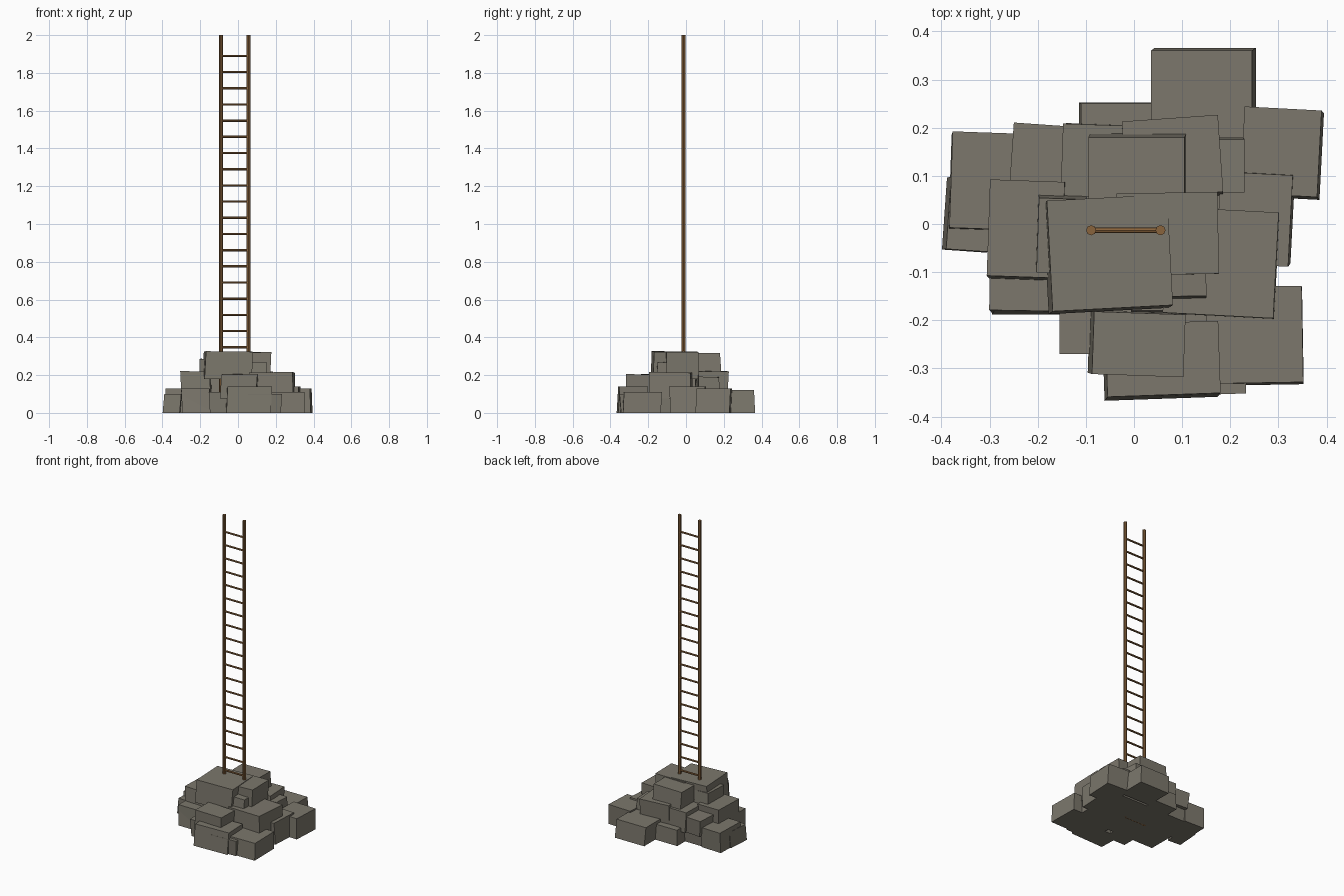
import bpy, bmesh, math, random
from mathutils import Matrix, Vector

random.seed(4)
default = bpy.data.objects.get("Cube")
if default:
    bpy.data.objects.remove(default, do_unlink=True)


def make_material(name, color):
    material = bpy.data.materials.new(name)
    material.use_nodes = True
    material.diffuse_color = color
    material.node_tree.nodes["Principled BSDF"].inputs["Base Color"].default_value = color
    return material


stone = make_material("grey stone", (0.20, 0.185, 0.15, 1))
wood = make_material("brown wood", (0.25, 0.125, 0.045, 1))


def finish(bm, name, material):
    mesh = bpy.data.meshes.new(name)
    bm.to_mesh(mesh)
    bm.free()
    mesh.materials.append(material)
    obj = bpy.data.objects.new(name, mesh)
    bpy.context.collection.objects.link(obj)
    return obj


def make_block(name, bottom, x, y, width, depth, top, turn):
    """A rough stone block whose foot is shifted a little, so its sides lean."""
    bm = bmesh.new()
    bmesh.ops.create_cube(bm, size=1)
    bmesh.ops.scale(bm, vec=(width, depth, top - bottom), verts=bm.verts)
    lean = Vector((random.uniform(-1, 1), random.uniform(-1, 1), 0)) * 0.01
    for vert in bm.verts:
        if vert.co.z < 0:
            vert.co += lean
        elif bottom > 0:
            vert.co.z += random.uniform(-1, 1) * 0.003
    place = Matrix.Translation((x, y, (bottom + top) / 2))
    bm.transform(place @ Matrix.Rotation(math.radians(turn), 4, "Z"))
    finish(bm, name, stone)


def make_pole(name, start, end, radius, sides):
    """A straight round pole between two points."""
    start, end = Vector(start), Vector(end)
    bm = bmesh.new()
    bmesh.ops.create_cone(bm, cap_ends=True, segments=sides, radius1=radius,
                          radius2=radius, depth=(end - start).length)
    aim = (end - start).to_track_quat("Z", "Y").to_matrix().to_4x4()
    bm.transform(Matrix.Translation((start + end) / 2) @ aim)
    finish(bm, name, wood)


# Stone pile, in three layers: x, y, width, depth, top, turn
lower_blocks = [
    (0, 0, .58, .36, .1, 0),
    (-.31, .09, .14, .2, .13, -2),
    (-.34, .02, .09, .15, .1, -4),
    (.14, .27, .21, .18, .12, 0),
    (.305, .15, .16, .18, .13, -3),
    (.25, -.23, .2, .2, .11, 1),
    (.06, -.28, .235, .15, .14, 2),
    (.14, -.27, .18, .17, .1, 2),
    (-.08, -.22, .15, .1, .11, 0),
    (-.225, -.13, .15, .1, .13, -1),
    (-.03, .19, .16, .12, .1, 0),
    (.25, .01, .15, .19, .14, -3),
]
middle_blocks = [
    (-.225, -.01, .155, .2, .22, -2),
    (.08, .14, .2, .16, .22, 4),
    (-.05, .13, .2, .15, .205, -2),
    (.18, -.08, .23, .22, .215, -3),
    (.01, -.25, .19, .13, .205, -2),
    (-.17, .13, .17, .15, .18, -4),
    (.17, .12, .12, .11, .19, 0),
]
upper_blocks = [
    (-.05, -.06, .25, .23, .325, 3),
    (.07, -.02, .21, .17, .32, 1),
    (.005, .11, .2, .14, .315, 0),
    (-.15, -.025, .1, .155, .285, -2),
    (.1, -.12, .1, .06, .27, 1),
]
layers = [("lower_stone", 0, lower_blocks), ("middle_stone", 0.075, middle_blocks),
          ("upper_stone", 0.18, upper_blocks)]
for layer_name, bottom, blocks in layers:
    for index, block in enumerate(blocks, 1):
        make_block(f"{layer_name}_{index}", bottom, *block)

# Ladder rails and evenly spaced rungs
ladder_y = -0.013
right_x, left_x = -0.089, 0.055
for side, x in (("right", right_x), ("left", left_x)):
    make_pole(f"{side}_ladder_rail", (x, ladder_y, 0), (x, ladder_y, 2), 0.0105, 8)
rung_count = 23
for index in range(rung_count):
    z = 1.89 - index * 0.0857
    make_pole(f"ladder_rung_{rung_count - index}", (right_x, ladder_y, z),
              (left_x, ladder_y, z), 0.006, 8)
